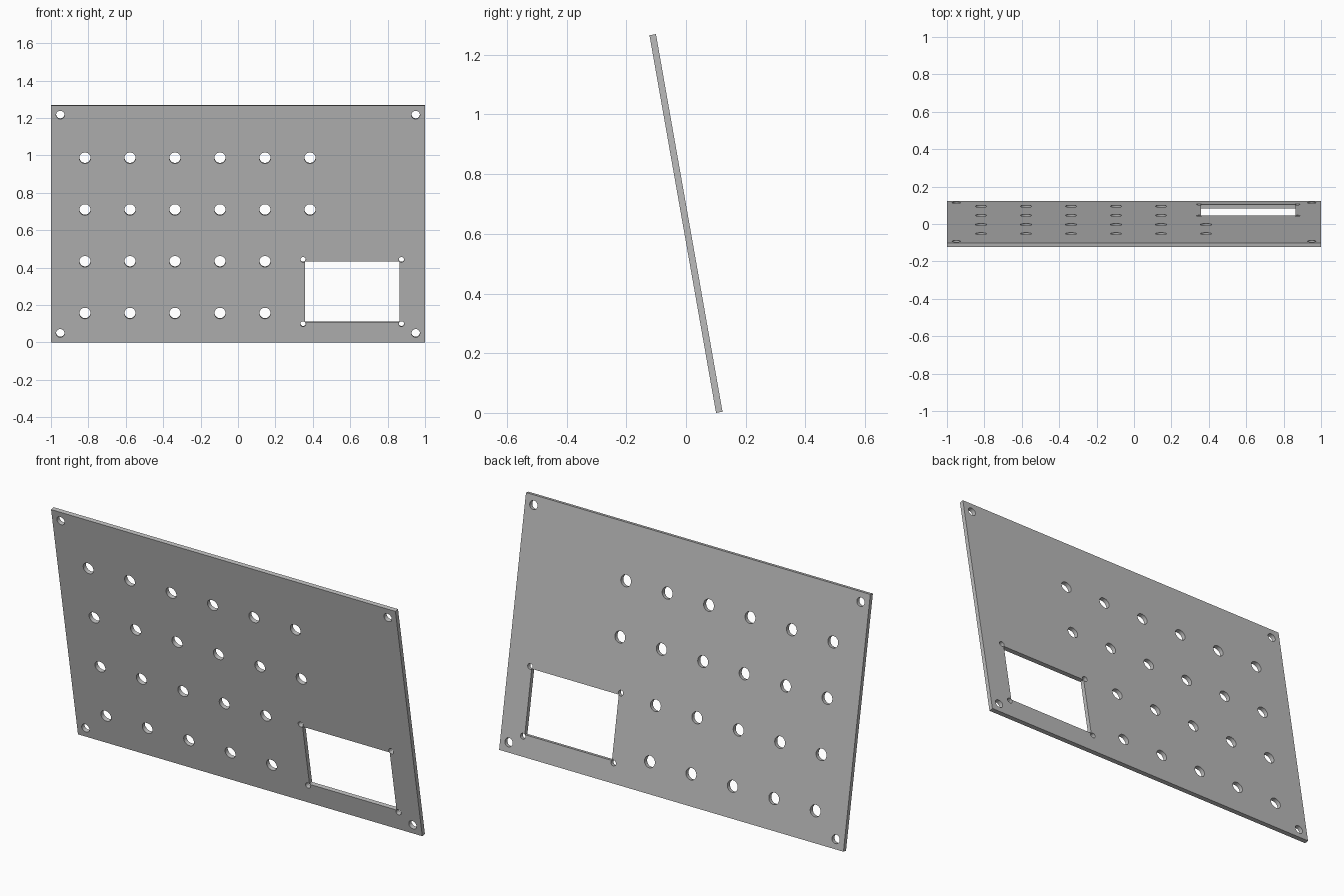
import bpy, bmesh
from math import sin, cos, pi, radians, asin
from mathutils import Matrix

old = bpy.data.objects.get("Cube")
if old:
    bpy.data.objects.remove(old, do_unlink=True)

LENGTH, THICK, TILT = 1.285, 0.022, radians(10)


def arc(cx, cy, r, start=0.0, sweep=2 * pi, n=32):
    return [(cx + r * cos(start + sweep * i / n), cy + r * sin(start + sweep * i / n))
            for i in range(n)]


def relieved_window(x0, x1, y0, y1, offset=0.01, r=0.0145):
    """Rectangle whose corners open into small round tool reliefs."""
    gap = pi / 4 - asin(offset / r)
    points = []
    corners = [(x1, y1, 1, 1), (x0, y1, -1, 1), (x0, y0, -1, -1), (x1, y0, 1, -1)]
    for i, (x, y, sx, sy) in enumerate(corners):
        start = pi / 4 + i * pi / 2 - pi + abs(gap)
        sweep = 2 * (pi - abs(gap))
        points += arc(x + sx * offset, y + sy * offset, r, start, sweep * 24 / 23, 24)[:23]
        end = start + sweep
        points.append((x + sx * offset + r * cos(end), y + sy * offset + r * sin(end)))
    return points


# Plate outline, mounting holes, control holes and display window
loops = [[(-1, 0), (1, 0), (1, LENGTH), (-1, LENGTH)]]
for x in (-0.95, 0.95):
    for y in (0.05, LENGTH - 0.05):
        loops.append(arc(x, y, 0.0225))
for row, count in enumerate((5, 5, 6, 6)):
    for col in range(count):
        loops.append(arc(-0.818 + 0.2406 * col, 0.158 + 0.281 * row, 0.03))
loops.append(relieved_window(0.358, 0.864, 0.11, 0.439))

bm = bmesh.new()
for loop in loops:
    verts = [bm.verts.new((x, y, 0)) for x, y in loop]
    for a, b in zip(verts, verts[1:] + verts[:1]):
        bm.edges.new((a, b))
bmesh.ops.triangle_fill(bm, edges=bm.edges[:], use_beauty=True)

# Give the sheet its thickness and lean it
face_copy = bmesh.ops.extrude_face_region(bm, geom=bm.faces[:], use_keep_orig=True)
back = [v for v in face_copy["geom"] if isinstance(v, bmesh.types.BMVert)]
bmesh.ops.translate(bm, verts=back, vec=(0, 0, -THICK))
bmesh.ops.recalc_face_normals(bm, faces=bm.faces[:])
lean_y = (LENGTH * sin(TILT) - THICK * cos(TILT)) / 2
bm.transform(Matrix.Translation((0, lean_y, 0)) @ Matrix.Rotation(pi / 2 + TILT, 4, "X"))

mesh = bpy.data.meshes.new("front_panel")
bm.to_mesh(mesh)
bm.free()
panel = bpy.data.objects.new("front_panel", mesh)
bpy.context.collection.objects.link(panel)

# Plain grey sheet
grey = bpy.data.materials.new("panel_grey")
grey.use_nodes = True
colour = (0.5, 0.5, 0.5, 1)
grey.diffuse_color = colour
grey.node_tree.nodes["Principled BSDF"].inputs["Base Color"].default_value = colour
mesh.materials.append(grey)

# Smooth hole walls with crisp rims
bpy.ops.object.select_all(action="DESELECT")
panel.select_set(True)
bpy.context.view_layer.objects.active = panel
bpy.ops.object.shade_smooth_by_angle(angle=radians(30))
